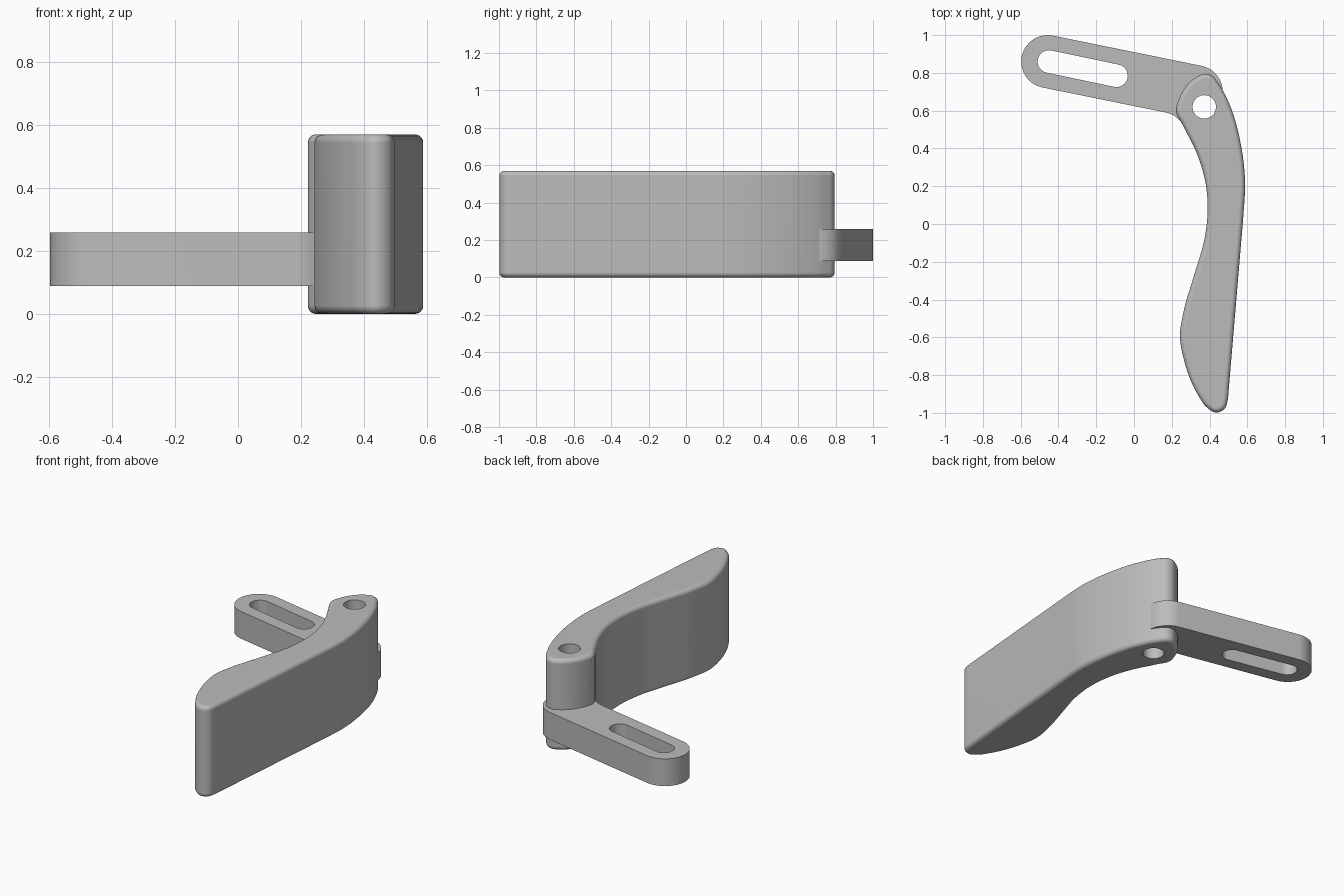
import bpy, bmesh
from math import atan2, cos, sin, pi
from mathutils import Vector

cube = bpy.data.objects.get("Cube")
if cube:
    bpy.data.objects.remove(cube, do_unlink=True)

grey = bpy.data.materials.new("plain grey")
grey.use_nodes = True
colour = (0.5, 0.5, 0.5, 1)
grey.diffuse_color = colour
grey.node_tree.nodes["Principled BSDF"].inputs["Base Color"].default_value = colour


def prism(name, outline, z0, z1, rim=0):
    """Extrude a flat outline upward, optionally rounding both rims."""
    bm = bmesh.new()
    base = bm.faces.new([bm.verts.new((x, y, z0)) for x, y in outline])
    top = bmesh.ops.extrude_face_region(bm, geom=[base])["geom"]
    for v in top:
        if isinstance(v, bmesh.types.BMVert):
            v.co.z = z1
    bmesh.ops.recalc_face_normals(bm, faces=bm.faces)
    if rim:
        edges = [e for e in bm.edges if abs(e.verts[0].co.z - e.verts[1].co.z) < 1e-5]
        bmesh.ops.bevel(bm, geom=edges, offset=rim, segments=5, profile=0.5,
                        affect='EDGES', clamp_overlap=True)
    mesh = bpy.data.meshes.new(name)
    bm.to_mesh(mesh)
    bm.free()
    mesh.materials.append(grey)
    ob = bpy.data.objects.new(name, mesh)
    bpy.context.collection.objects.link(ob)
    return ob


def arc(centre, r, a0, a1, n=20):
    return [(centre[0] + r * cos(a0 + (a1 - a0) * i / n),
             centre[1] + r * sin(a0 + (a1 - a0) * i / n)) for i in range(n + 1)]


def slot(a, b, r, lower_detail=()):
    """Stadium outline from a to b, with optional extra points on its lower side."""
    t = atan2(b[1] - a[1], b[0] - a[0])
    return arc(a, r, t + pi / 2, t + 1.5 * pi) + list(lower_detail) + arc(b, r, t - pi / 2, t + pi / 2)


def smooth_path(points, steps=6):
    """Curve through the points, with centripetal-style tangents."""
    p = [Vector(q) for q in points]
    out = []
    n = len(p) - 1
    tangents = []
    for i in range(n + 1):
        if i in (0, n):
            j = min(i, n - 1)
            tangents.append((p[j + 1] - p[j]).normalized())
        else:
            u, v = p[i] - p[i - 1], p[i + 1] - p[i]
            tangents.append((u / u.length_squared + v / v.length_squared).normalized())
    for i in range(n):
        d = (p[i + 1] - p[i]).length
        for k in range(steps):
            s = k / steps
            out.append(tuple(p[i] * (2*s**3 - 3*s**2 + 1) + p[i + 1] * (3*s**2 - 2*s**3)
                             + tangents[i] * d * (s**3 - 2*s**2 + s)
                             + tangents[i + 1] * d * (s**3 - s**2)))
    return out + [tuple(p[n])]


def combine(target, tool, operation):
    mod = target.modifiers.new(operation, 'BOOLEAN')
    mod.operation, mod.object, mod.solver = operation, tool, 'EXACT'
    bpy.ops.object.select_all(action='DESELECT')
    bpy.context.view_layer.objects.active = target
    target.select_set(True)
    bpy.ops.object.modifier_apply(modifier=mod.name)
    bpy.data.objects.remove(tool, do_unlink=True)


# Curved grip: from the straight back edge round the hinge end to the toe
grip = [(0.578, 0.03), (0.588, 0.22), (0.562, 0.44), (0.505, 0.635), (0.442, 0.752),
        (0.413, 0.785), (0.375, 0.795), (0.322, 0.772), (0.235, 0.655), (0.222, 0.60),
        (0.26, 0.52), (0.33, 0.38), (0.38, 0.21), (0.39, 0.07), (0.373, -0.08),
        (0.32, -0.265), (0.262, -0.466), (0.243, -0.59), (0.262, -0.71),
        (0.342, -0.91), (0.385, -0.97), (0.437, -0.998), (0.482, -0.975), (0.497, -0.93)]
handle = prism("handle", smooth_path(grip), 0, 0.57, rim=0.026)

# Slotted arm, running into the hinge end of the grip
tail, head = (-0.457, 0.86), (0.33, 0.70)
arm = prism("arm", slot(tail, head, 0.14, [(0.18, 0.588), (0.215, 0.573), (0.24, 0.55),
                                         (0.262, 0.525), (0.30, 0.53)]), 0.088, 0.258)
slot_cutter = prism("slot_cutter", slot((-0.45, 0.86), (-0.093, 0.785), 0.06), -0.1, 0.7)
hole_cutter = prism("hole_cutter", arc((0.372, 0.62), 0.062, 0, 2 * pi, 40)[:-1], -0.1, 0.7)

combine(arm, slot_cutter, 'DIFFERENCE')
combine(handle, arm, 'UNION')
combine(handle, hole_cutter, 'DIFFERENCE')
handle.name = "handle_with_slotted_arm"

# Smooth curves, flat planes
bpy.ops.object.shade_smooth_by_angle(angle=0.6)
weighted = handle.modifiers.new("flat planes", 'WEIGHTED_NORMAL')
weighted.keep_sharp = True
